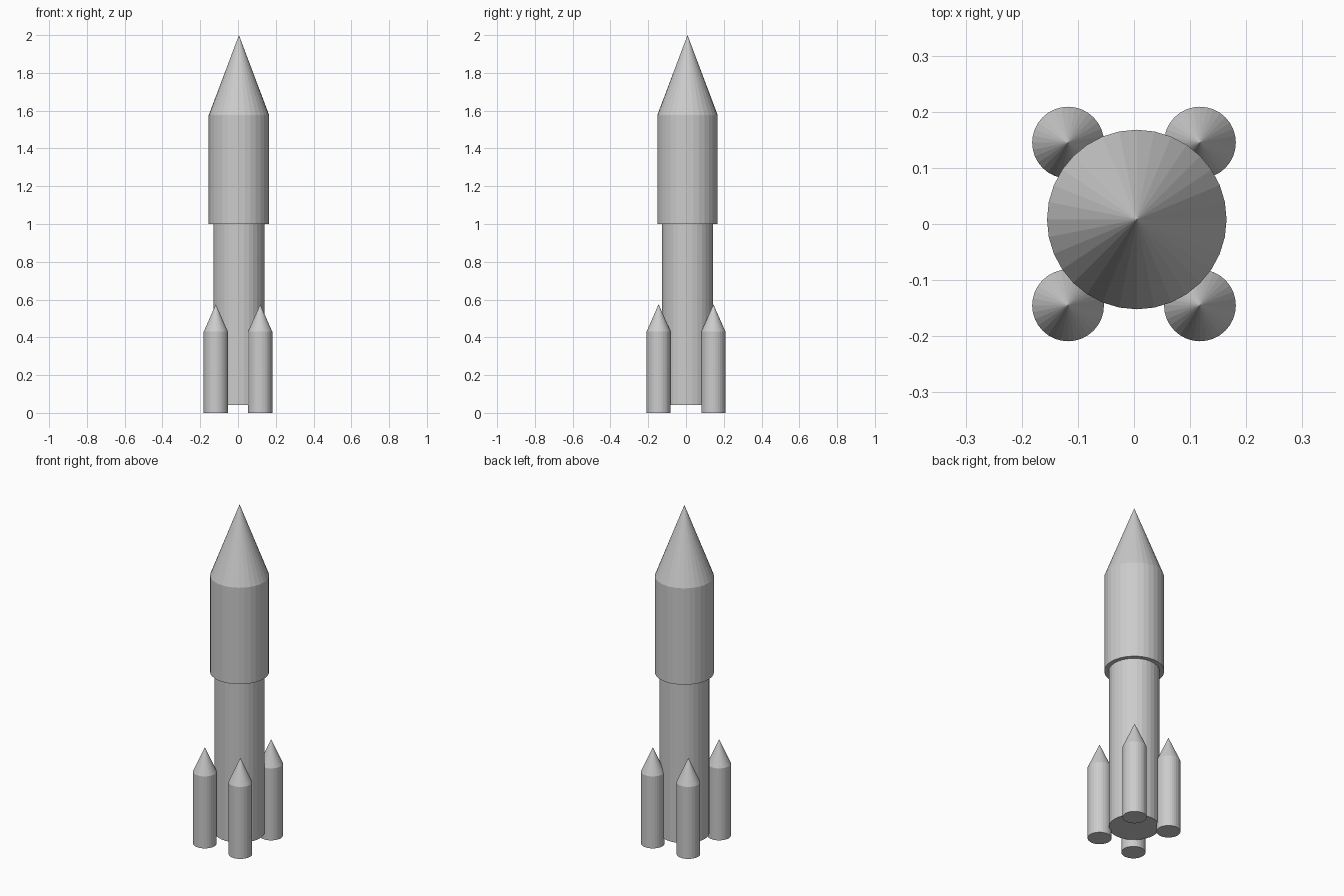
import bpy, bmesh

if "Cube" in bpy.data.objects:
    bpy.data.objects.remove(bpy.data.objects["Cube"])

CX, CY = 0.005, 0.008   # slight offset of the central body
SIDES = 32


def lathe(name, profile, x, y):
    """Flat-faced solid of revolution from (radius, z) points, closed by caps or a tip."""
    bm = bmesh.new()
    for (r0, z0), (r1, z1) in zip(profile, profile[1:]):
        last = (r1, z1) == profile[-1]
        first = (r0, z0) == profile[0]
        geo = bmesh.ops.create_cone(bm, cap_ends=False, segments=SIDES,
                                    radius1=r0, radius2=r1, depth=z1 - z0)
        bmesh.ops.translate(bm, verts=geo["verts"], vec=(x, y, (z0 + z1) / 2))
    bmesh.ops.remove_doubles(bm, verts=bm.verts, dist=1e-5)
    bmesh.ops.holes_fill(bm, edges=[e for e in bm.edges if e.is_boundary], sides=0)
    bmesh.ops.recalc_face_normals(bm, faces=bm.faces)
    mesh = bpy.data.meshes.new(name)
    bm.to_mesh(mesh)
    bm.free()
    obj = bpy.data.objects.new(name, mesh)
    bpy.context.collection.objects.link(obj)
    return obj


# Slim lower stage
lathe("lower_stage", [(0.136, 0.042), (0.136, 1.0)], CX, CY)

# Wider upper stage with pointed nose
lathe("upper_stage", [(0.16, 1.0), (0.16, 1.576)], CX, CY)
lathe("nose_cone", [(0.16, 1.576), (0.0, 2.0)], CX, CY)

# Four side boosters with conical tips
for sx, side in ((-1, "left"), (1, "right")):
    for sy, end in ((-1, "front"), (1, "back")):
        lathe(f"booster_{end}_{side}",
              [(0.064, 0.0), (0.064, 0.43), (0.0, 0.575)],
              sx * 0.1175, sy * 0.145)
